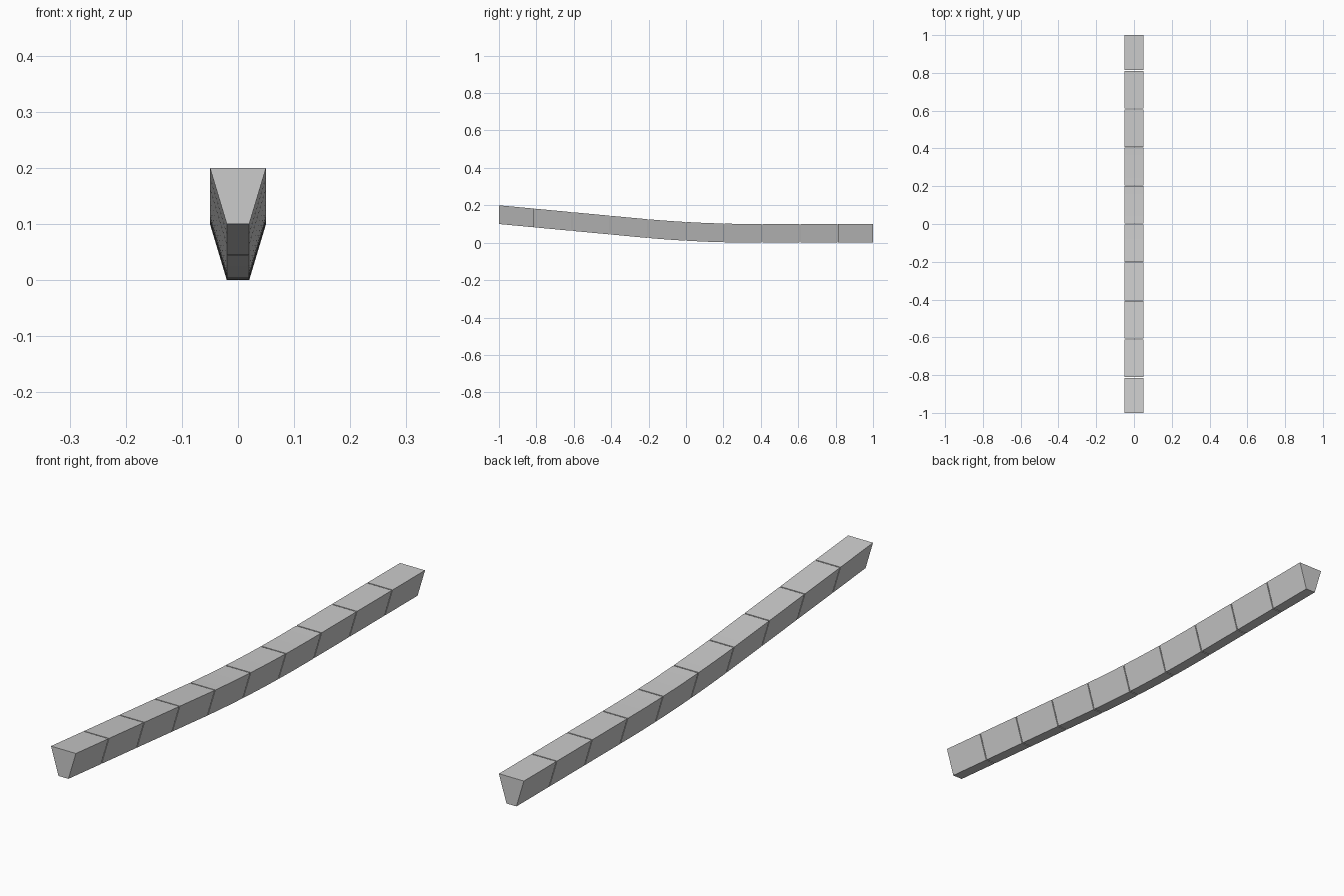
import bpy
import bmesh

if "Cube" in bpy.data.objects:
    bpy.data.objects.remove(bpy.data.objects["Cube"])

SECTION = [(-0.02, 0.0), (0.02, 0.0), (0.05, 0.1), (-0.05, 0.1)]  # x, z
PITCH, GAP, STEPS = 0.203, 0.004, 5
BEND_START, BEND_END, BEND = -0.25, 0.38, 0.0745


def rise(y):
    """Height of the underside: flat, then a soft bend, then a straight ramp."""
    if y >= BEND_END:
        return 0.0
    if y >= BEND_START:
        return BEND * (BEND_END - y) ** 2
    d = BEND_END - BEND_START
    return BEND * d * d + 2 * BEND * d * (BEND_START - y)


def block(name, y0, y1):
    """Closed trapezoid block swept along the bend."""
    bm = bmesh.new()
    rings = []
    for i in range(STEPS + 1):
        y = y0 + (y1 - y0) * i / STEPS
        rings.append([bm.verts.new((x, y, z + rise(y))) for x, z in SECTION])
    for a, b in zip(rings, rings[1:]):
        for k in range(4):
            n = (k + 1) % 4
            bm.faces.new((a[k], a[n], b[n], b[k]))
    bm.faces.new(rings[0])
    bm.faces.new(rings[-1])
    bmesh.ops.recalc_face_normals(bm, faces=bm.faces)
    mesh = bpy.data.meshes.new(name)
    bm.to_mesh(mesh)
    bm.free()
    bpy.context.collection.objects.link(bpy.data.objects.new(name, mesh))


# Ten kerb-like blocks separated by hairline joints
joints = [-1.0] + [PITCH * k for k in range(-4, 5)] + [1.0]
for i in range(10):
    start = joints[i] + (GAP / 2 if i > 0 else 0)
    end = joints[i + 1] - (GAP / 2 if i < 9 else 0)
    block(f"beam_block_{i + 1}", start, end)
